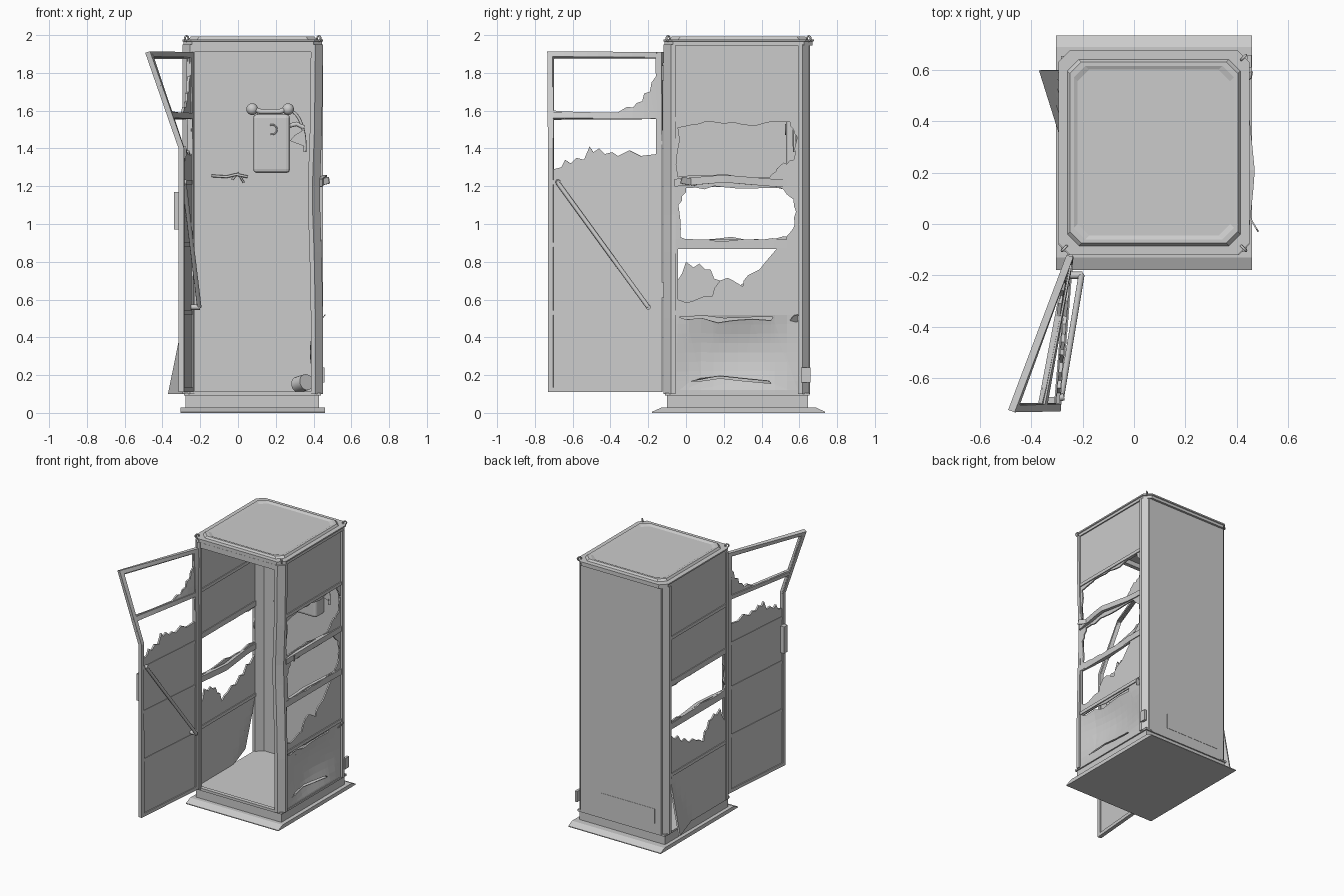
import bpy, bmesh, math, random
from mathutils import Vector

if "Cube" in bpy.data.objects:
    bpy.data.objects.remove(bpy.data.objects["Cube"])
random.seed(4)

def finish(name, bm):
    bmesh.ops.recalc_face_normals(bm, faces=bm.faces[:])
    me = bpy.data.meshes.new(name)
    bm.to_mesh(me)
    bm.free()
    ob = bpy.data.objects.new(name, me)
    bpy.context.collection.objects.link(ob)
    return ob

def rect(u0, v0, u1, v1):
    return [(u0, v0), (u1, v0), (u1, v1), (u0, v1)]

def jag(pts, n=5, amp=0.012, closed=True):
    """Break each segment into ragged pieces."""
    out = []
    for i in range(len(pts) if closed else len(pts) - 1):
        a, b = Vector(pts[i]), Vector(pts[(i + 1) % len(pts)])
        for k in range(n):
            p = a.lerp(b, k / n)
            if k:
                p += Vector((random.uniform(-.3, .3), random.uniform(-1, 1))) * amp \
                    if abs(b.x - a.x) > abs(b.y - a.y) else Vector((random.uniform(-1, 1), 0)) * amp
            out.append(tuple(p))
    return out

def sheet(name, outline, fmap, thick, holes=(), ucuts=(), vcuts=()):
    """Flat outline with holes, mapped into space and thickened."""
    bm = bmesh.new()
    for loop in [outline, *holes]:
        vs = [bm.verts.new((u, v, 0)) for u, v in loop]
        for i in range(len(vs)):
            bm.edges.new((vs[i - 1], vs[i]))
    bmesh.ops.triangle_fill(bm, use_beauty=True, edges=bm.edges[:], normal=(0, 0, 1))
    for cuts, no in ((ucuts, (1, 0, 0)), (vcuts, (0, 1, 0))):
        for c in cuts:
            bmesh.ops.bisect_plane(bm, geom=bm.verts[:] + bm.edges[:] + bm.faces[:],
                                   plane_co=Vector(no) * c, plane_no=no)
    for v in bm.verts:
        v.co = fmap(v.co.x, v.co.y)
    ob = finish(name, bm)
    m = ob.modifiers.new("thickness", 'SOLIDIFY')
    m.thickness, m.offset = thick, 0
    return ob

def loft(name, rings):
    bm = bmesh.new()
    rs = [[bm.verts.new(p) for p in r] for r in rings]
    n = len(rs[0])
    for a, b in zip(rs, rs[1:]):
        for i in range(n):
            bm.faces.new((a[i - 1], a[i], b[i], b[i - 1]))
    bm.faces.new(rs[0])
    bm.faces.new(rs[-1])
    return finish(name, bm)

def box(name, lo, hi, bevel=0):
    ob = loft(name, [[(x, y, z) for x, y in rect(lo[0], lo[1], hi[0], hi[1])] for z in (lo[2], hi[2])])
    if bevel:
        m = ob.modifiers.new("bevel", 'BEVEL')
        m.width, m.segments = bevel, 3
    return ob

def tube(name, pts, r, smooth=True, res=2):
    cu = bpy.data.curves.new(name, 'CURVE')
    cu.dimensions, cu.bevel_depth, cu.bevel_resolution, cu.use_fill_caps = '3D', r, res, True
    sp = cu.splines.new('POLY')
    sp.points.add(len(pts) - 1)
    for p, c in zip(sp.points, pts):
        p.co = (*c, 1)
        p.co.w = 1
    ob = bpy.data.objects.new(name, cu)
    bpy.context.collection.objects.link(ob)
    return ob

X0, X1, Y0, Y1 = -0.295, 0.45, -0.12, 0.665
CX, CY = (X0 + X1) / 2, (Y0 + Y1) / 2

# base: skirt sloping to front and back, then plinth and floor
loft("base_skirt", [[(x, y, z) for y, z in ((-.18, 0), (.735, 0), (.735, .006), (.69, .028), (-.13, .028), (-.18, .006))]
                    for x in (-.305, .46)])
box("plinth", (-.277, -.10, .02), (.43, .645, .1))
box("floor", (-.285, -.11, .092), (.44, .655, .106))

# roof: chamfered stack with raised panel
def ring(i, z, c=.045):
    a, b, d, e = X0 + i, X1 - i, Y0 + i, Y1 + .012 - i
    return [(a + c, d, z), (b - c, d, z), (b, d + c, z), (b, e - c, z),
            (b - c, e, z), (a + c, e, z), (a, e - c, z), (a, d + c, z)]
loft("roof", [ring(.006, 1.945), ring(.006, 1.965), ring(0, 1.968), ring(0, 1.978), ring(.035, 1.978),
              ring(.045, 1.992), ring(.06, 1.992), ring(.075, 1.985)])

# corner posts, front right one bent inward
for name, sx, sy in (("front_left", -1, -1), ("front_right", 1, -1), ("back_left", -1, 1), ("back_right", 1, 1)):
    ox, oy = (X1 if sx > 0 else X0), (Y1 - .008 if sy > 0 else Y0)
    prof = [(.064, 0), (.04, 0), (0, .04), (0, .064), (.022, .064), (.064, .022)]
    rings = []
    for z in (.1, .5, .85, 1.05, 1.2, 1.35, 1.5, 1.95):
        d = .018 * max(0, 1 - abs(z - 1.15) / .5) if name == "front_right" else 0
        rings.append([(ox - sx * u - d, oy - sy * v, z) for u, v in prof])
    loft(name + "_post", rings)

# front header and sill, back wall with a scored plate
box("front_header", (-.235, -.115, 1.91), (.39, -.085, 1.95))
box("front_sill", (-.235, -.115, .1), (.39, -.085, .114))
box("back_wall", (-.26, .637, .1), (.415, .655, 1.95))
box("back_lower_plate", (-.2, .65, .17), (.25, .657, .28))

ys = [-.05 + .065 * i for i in range(11)]

# left wall: two broken panes, folded lower rear corner
def left_map(y, z):
    s = max(0, (y - .33) / .27 - (z - .1) / .42)
    return (-.28 - .085 * s, y, z)
left_holes = [jag([(-.045, .925), (.59, .925), (.59, 1.19), (-.045, 1.21)], 9),
              [(-.045, .868), (-.045, .70), (-.02, .74), (.0, .80), (.04, .77), (.07, .79), (.10, .76), (.13, .76),
               (.15, .71), (.18, .70), (.20, .63), (.24, .66), (.28, .67), (.32, .70), (.37, .69), (.42, .74),
               (.46, .73), (.50, .79), (.54, .78), (.59, .83), (.59, .868)]]
sheet("left_wall", [(-.06, .1), (.6, .1), (.6, 1.95), (-.06, 1.95)], left_map, .012, left_holes,
      ys, [.1 + .06 * i for i in range(1, 8)])

# right wall: three broken panes and a dented lower panel
def right_map(y, z):
    x = .43
    if .12 < z < .52:
        f = math.sin(math.pi * min(1, max(0, (y + .05) / .65)))
        x -= .045 * f * math.sin(math.pi * (z - .12) / .4)
    return (x, y, z)
right_holes = [
    jag([(-.042, 1.25), (.2, 1.265), (.44, 1.245), (.5, 1.31), (.57, 1.34), (.59, 1.46), (.55, 1.54),
         (.3, 1.525), (.1, 1.54), (-.042, 1.51)], 4, .01),
    jag([(-.03, .93), (.1, .915), (.25, .915), (.53, .915), (.575, 1.0), (.57, 1.13), (.5, 1.19), (.2, 1.195),
         (0, 1.19), (-.04, 1.1)], 4, .01),
    [(-.042, .868), (-.042, .60), (.0, .585), (.03, .59), (.09, .615), (.14, .62), (.15, .66), (.18, .70), (.22, .715),
     (.25, .70), (.30, .67), (.305, .70), (.33, .73), (.39, .76), (.43, .81), (.48, .868)],
    [(-.04, .508), (.0, .495), (.08, .50), (.17, .478), (.25, .49), (.35, .497), (.45, .49), (.46, .508),
     (.35, .508), (.2, .502), (.1, .515)],
    [(.02, .165), (.1, .17), (.18, .182), (.3, .168), (.45, .155), (.44, .168), (.3, .182), (.18, .195), (.08, .18)]]
sheet("right_wall", rect(-.06, .1, .6, 1.95), right_map, .01, right_holes,
      ys, [.12 + .05 * i for i in range(9)])

# horizontal rails on both side walls, some bent
def rail(name, x, z, h, bow=0, lift=0):
    def f(y, v):
        s = max(0, 1 - abs(y - .2) / .3)
        return (x + bow * s, y, z + v + lift * s)
    sheet(name, rect(-.06, -h, .605, h), f, .024, (), ys)
for i, (z, h) in enumerate(((1.555, .012), (1.215, .02), (.895, .022), (.53, .012))):
    rail(f"right_rail_{i}", .43, z, h, (0, .03, -.02, 0)[i], (0, .025, 0, 0)[i])
    rail(f"left_rail_{i}", -.28, z, h, (0, 0, .035, 0)[i], 0)

# torn strips sticking out of the right wall
sheet("torn_strip_upper", [(-.03, 1.215), (.06, 1.2), (.05, 1.235), (-.02, 1.25)],
      lambda y, z: (.485 - (y + .03) * .6, y, z), .006)
sheet("torn_strip_lower", [(.55, .49), (.59, .48), (.595, .52), (.57, .515)],
      lambda y, z: (.43 + (z - .48) * .8, y, z), .005)
box("corner_tab", (.44, .61, .16), (.458, .66, .24))

# lifting hooks on three roof corners
for i, (x, y) in enumerate(((-.272, -.095), (.428, -.095), (.428, .65))):
    bpy.ops.mesh.primitive_torus_add(major_radius=.013, minor_radius=.005, major_segments=16, minor_segments=8,
                                     location=(x, y, 1.982), rotation=(math.pi / 2, 0, math.pi / 4 * (1 if i != 1 else -1)))
    bpy.context.object.name = f"roof_hook_{i}"
    bpy.ops.object.shade_smooth()

# open door: upper half twisted outward, two broken panes
def door_map(y, z):
    u = (-.125 - y) / .605
    return (-.25 - .05 * u - u * max(0, z - 1.4) * .35, y, z)
dy = [-.7 + .06 * i for i in range(10)]
dz = [1.4 + .04 * i for i in range(13)]
pane_top = [(-.70, 1.595), (-.5, 1.59), (-.36, 1.59), (-.31, 1.62), (-.28, 1.61), (-.26, 1.64), (-.23, 1.65), (-.22, 1.69),
            (-.19, 1.70), (-.18, 1.75), (-.158, 1.78), (-.158, 1.88), (-.70, 1.88)]
pane_mid = [(-.70, 1.29), (-.66, 1.30), (-.64, 1.34), (-.61, 1.32), (-.58, 1.35), (-.54, 1.34), (-.51, 1.41), (-.49, 1.38),
            (-.46, 1.40), (-.43, 1.37), (-.39, 1.38), (-.36, 1.36), (-.30, 1.39), (-.24, 1.36), (-.158, 1.37),
            (-.158, 1.555), (-.70, 1.555)]
sheet("door_panel", rect(-.73, .11, -.125, 1.91), door_map, .014, [pane_top, pane_mid], dy, dz)
frame = [rect(-.73, .11, -.702, 1.91), rect(-.156, .11, -.125, 1.91), rect(-.705, 1.882, -.15, 1.91),
         rect(-.705, 1.557, -.15, 1.588), rect(-.705, .11, -.15, .135)]
for i, r in enumerate(frame):
    sheet(f"door_frame_{i}", r, door_map, .028, (), dy, dz)
for i, z in enumerate((1.22, .89, .53)):
    sheet(f"door_rail_{i}", rect(-.705, z - .012, -.15, z + .012), door_map, .02)
box("door_handle", (-.34, -.715, .97), (-.31, -.675, 1.17))
tube("door_push_bar", [(-.285, -.68, 1.22), (-.205, -.2, .56)], .012)
tube("push_bar_mount_top", [(-.30, -.68, 1.225), (-.275, -.675, 1.22)], .014)
tube("push_bar_mount_low", [(-.25, -.2, .56), (-.2, -.2, .56)], .014)
for i, z in enumerate((.65, 1.8)):
    tube(f"door_hinge_{i}", [(-.25, -.122, z - .04), (-.25, -.122, z + .04)], .012)

# wall telephone with cradle, receiver and cord
box("phone_body", (.08, .53, 1.27), (.275, .64, 1.58), .02)
box("phone_back_plate", (.1, .6, 1.55), (.26, .64, 1.61), .008)
tube("receiver_grip", [(.075, .55, 1.61), (.12, .545, 1.595), (.22, .545, 1.595), (.265, .55, 1.61)], .014)
for i, x in enumerate((.075, .265)):
    bpy.ops.mesh.primitive_uv_sphere_add(segments=16, ring_count=10, radius=.031, location=(x, .555, 1.608))
    bpy.context.object.name = f"receiver_end_{i}"
    bpy.ops.object.shade_smooth()
tube("phone_cord", [(.27 + .085 * math.sin(t), .575, 1.41 + .19 * math.cos(t)) for t in
                    [i * math.pi / 20 for i in range(12)]], .008)
tube("phone_side_arm", [(.27, .575, 1.52), (.31, .575, 1.53), (.35, .575, 1.51)], .012)
sheet("phone_side_bracket", [(.275, 1.44), (.355, 1.41), (.35, 1.5), (.30, 1.47)], lambda x, z: (x, .575, z), .02)
tube("phone_dial", [(.18 + .026 * math.cos(t), .528, 1.5 + .026 * math.sin(t)) for t in
                    [-1.9 + i * .28 for i in range(15)]], .004)

# broken bracket on the back wall, and a can on the floor
tube("broken_bracket", [(-.14, .625, 1.255), (-.06, .62, 1.25), (-.01, .61, 1.262), (.05, .625, 1.25)], .007)
tube("bracket_stub", [(-.03, .625, 1.235), (.0, .615, 1.27), (.03, .625, 1.22)], .006)
bpy.ops.mesh.primitive_cylinder_add(vertices=20, radius=.043, depth=.08, location=(.34, .55, .156),
                                    rotation=(math.radians(80), 0, math.radians(35)))
bpy.context.object.name = "floor_can"
bpy.ops.object.shade_smooth_by_angle()
